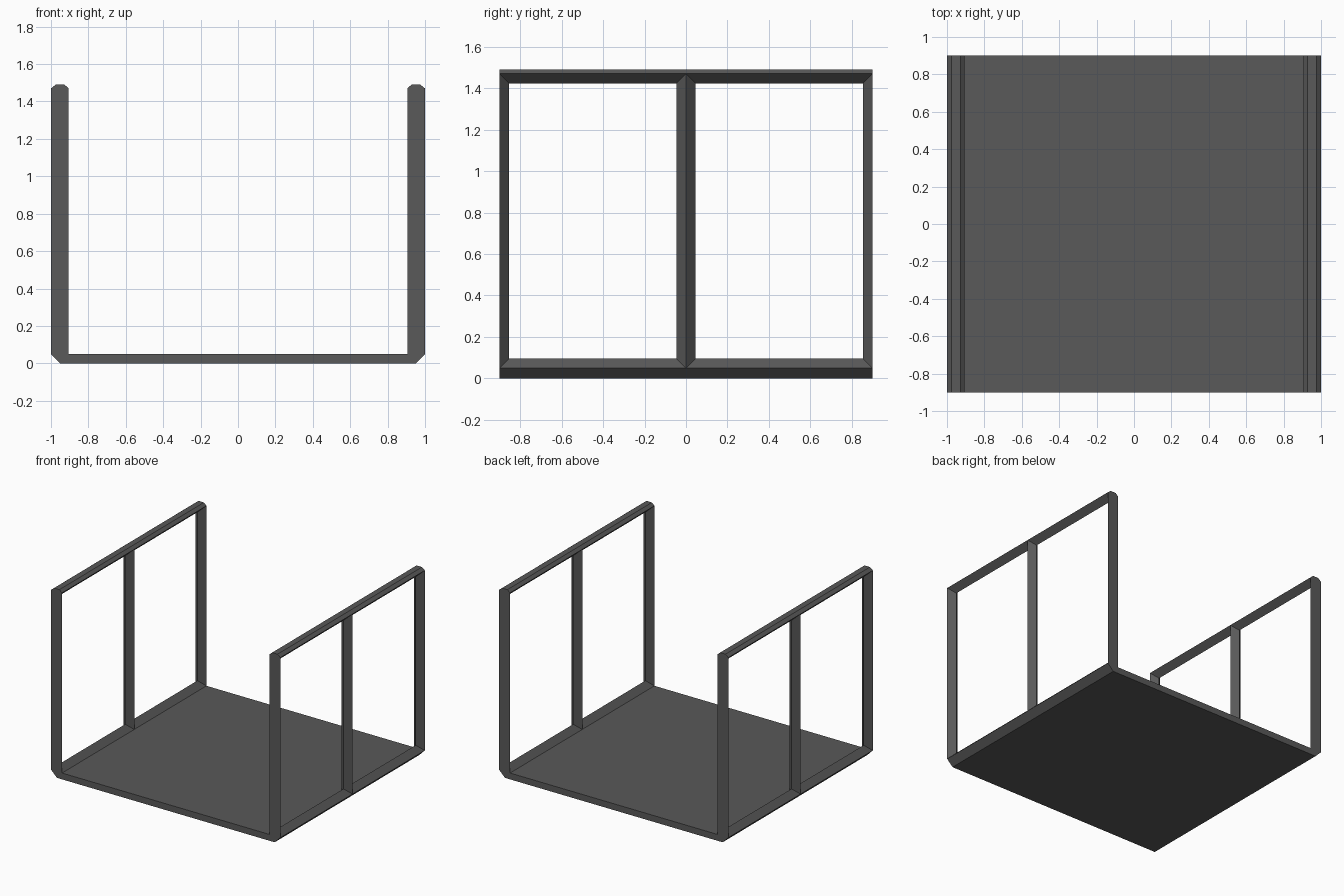
import bpy, bmesh

if "Cube" in bpy.data.objects:
    bpy.data.objects.remove(bpy.data.objects["Cube"])

X_OUT, X_MID, X_IN = 1.0, 0.9525, 0.905   # frame thickness
Z_LOW, Z_HIGH = 0.05, 1.47                # ridge lines of bottom and top rails
D = 0.9                                   # half depth
B = 0.046                                 # slope width of the diamond bars

bm = bmesh.new()

def face(pts):
    bm.faces.new([bm.verts.new(p) for p in pts])

# U-shaped cross-section: floor, chamfered lower corners and bevelled top rails
half = [(0.95, 0), (X_OUT, Z_LOW), (X_OUT, Z_HIGH), (0.975, 1.49),
        (0.928, 1.49), (X_IN, Z_HIGH), (X_IN, Z_LOW)]
profile = half + [(-x, z) for x, z in reversed(half)]

# sweep front to back, leaving the side walls open for the windows
for i, (x0, z0) in enumerate(profile):
    x1, z1 = profile[(i + 1) % len(profile)]
    if abs(z1 - z0) > 1:
        continue
    for ya, yb in ((-D, 0), (0, D)):
        face([(x0, ya, z0), (x1, ya, z1), (x1, yb, z1), (x0, yb, z0)])

# flat front and back ends
for y in (-D, D):
    face([(x, y, z) for x, z in profile])

# window openings: sloped reveals that form the ridged posts and rails
def ring(x, ya, yb, b):
    return [(x, ya + b, Z_LOW + b), (x, yb - b, Z_LOW + b),
            (x, yb - b, Z_HIGH - b), (x, ya + b, Z_HIGH - b)]

for side in (-1, 1):
    for ya, yb in ((-D, 0), (0, D)):
        mid = ring(side * X_MID, ya, yb, B)
        for x in (X_IN, X_OUT):
            edge = ring(side * x, ya, yb, 0)
            for k in range(4):
                n = (k + 1) % 4
                face([edge[k], edge[n], mid[n], mid[k]])

bmesh.ops.remove_doubles(bm, verts=bm.verts, dist=1e-4)
bmesh.ops.recalc_face_normals(bm, faces=bm.faces)

mesh = bpy.data.meshes.new("floor_with_side_frames")
bm.to_mesh(mesh)
bm.free()
obj = bpy.data.objects.new("floor_with_side_frames", mesh)
bpy.context.collection.objects.link(obj)

# dark grey finish
mat = bpy.data.materials.new("dark_grey")
mat.diffuse_color = (0.1, 0.1, 0.1, 1)
mat.use_nodes = True
mat.node_tree.nodes["Principled BSDF"].inputs["Base Color"].default_value = mat.diffuse_color
mesh.materials.append(mat)
